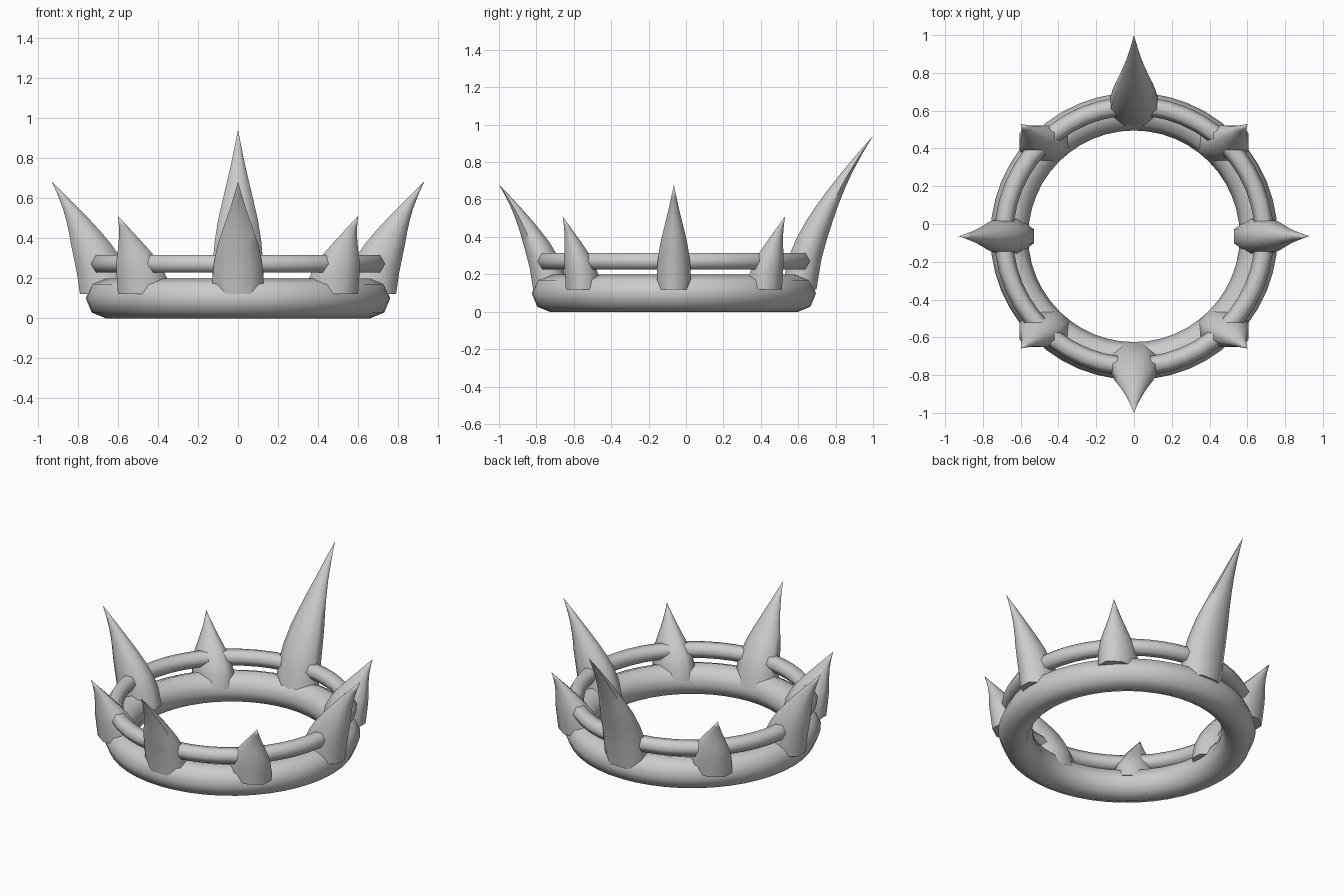
import bpy
import bmesh
import math

if "Cube" in bpy.data.objects:
    bpy.data.objects.remove(bpy.data.objects["Cube"])

CENTRE_Y = -0.065

metal = bpy.data.materials.new("grey_metal")
metal.use_nodes = True
colour = (0.6, 0.6, 0.6, 1)
metal.diffuse_color = colour
metal.node_tree.nodes["Principled BSDF"].inputs["Base Color"].default_value = colour


def finish(obj, name, angle):
    obj.name = name
    obj.data.name = name
    obj.data.materials.append(metal)
    bpy.ops.object.select_all(action="DESELECT")
    obj.select_set(True)
    bpy.context.view_layer.objects.active = obj
    bpy.ops.object.shade_smooth_by_angle(angle=math.radians(angle))


def ring(name, radius, tube, z, sides):
    bpy.ops.mesh.primitive_torus_add(
        location=(0, CENTRE_Y, z), major_radius=radius, minor_radius=tube,
        major_segments=48, minor_segments=sides)
    finish(bpy.context.object, name, 80)


# Taper of a spike: (fraction of height, fraction of width)
TAPER = [(0, 1), (0.2, 0.97), (0.33, 0.89), (0.45, 0.77),
         (0.56, 0.61), (0.66, 0.46), (0.76, 0.31), (0.88, 0.15)]


def spike(name, x, y, lean_x, lean_y, height, base_z=0.12, sides=8):
    """Eight-sided horn that curves outward to a point."""
    bm = bmesh.new()
    loops = []
    for t, width in TAPER:
        bend = t ** 1.6
        loop = []
        for i in range(sides):
            a = math.tau * (i + 0.5) / sides
            loop.append(bm.verts.new((
                x + lean_x * bend + 0.14 * width * math.cos(a),
                y + lean_y * bend + 0.1 * width * math.sin(a),
                base_z + height * t)))
        loops.append(loop)
    tip = bm.verts.new((x + lean_x, y + lean_y, base_z + height))
    bm.faces.new(reversed(loops[0]))
    for i in range(sides):
        j = (i + 1) % sides
        for low, high in zip(loops, loops[1:]):
            bm.faces.new((low[i], low[j], high[j], high[i]))
        bm.faces.new((loops[-1][i], loops[-1][j], tip))
    mesh = bpy.data.meshes.new(name)
    bm.to_mesh(mesh)
    bm.free()
    obj = bpy.data.objects.new(name, mesh)
    bpy.context.collection.objects.link(obj)
    finish(obj, name, 60)


# Rings
ring("base_band", 0.66, 0.1, 0.098, 8)
ring("upper_rail", 0.69, 0.05, 0.27, 6)

# Spikes on the axes
spike("front_spike", 0, CENTRE_Y - 0.66, 0, -0.275, 0.56)
spike("back_spike", 0, CENTRE_Y + 0.67, 0, 0.395, 0.82)

# Mirrored spikes
for side, s in (("left", 1), ("right", -1)):
    spike(side + "_spike", s * 0.66, CENTRE_Y, s * 0.27, 0, 0.56)
    for end, e in (("front", -1), ("back", 1)):
        spike(f"{end}_{side}_small_spike", s * 0.47, CENTRE_Y + e * 0.485,
              s * 0.13, e * 0.11, 0.39)
